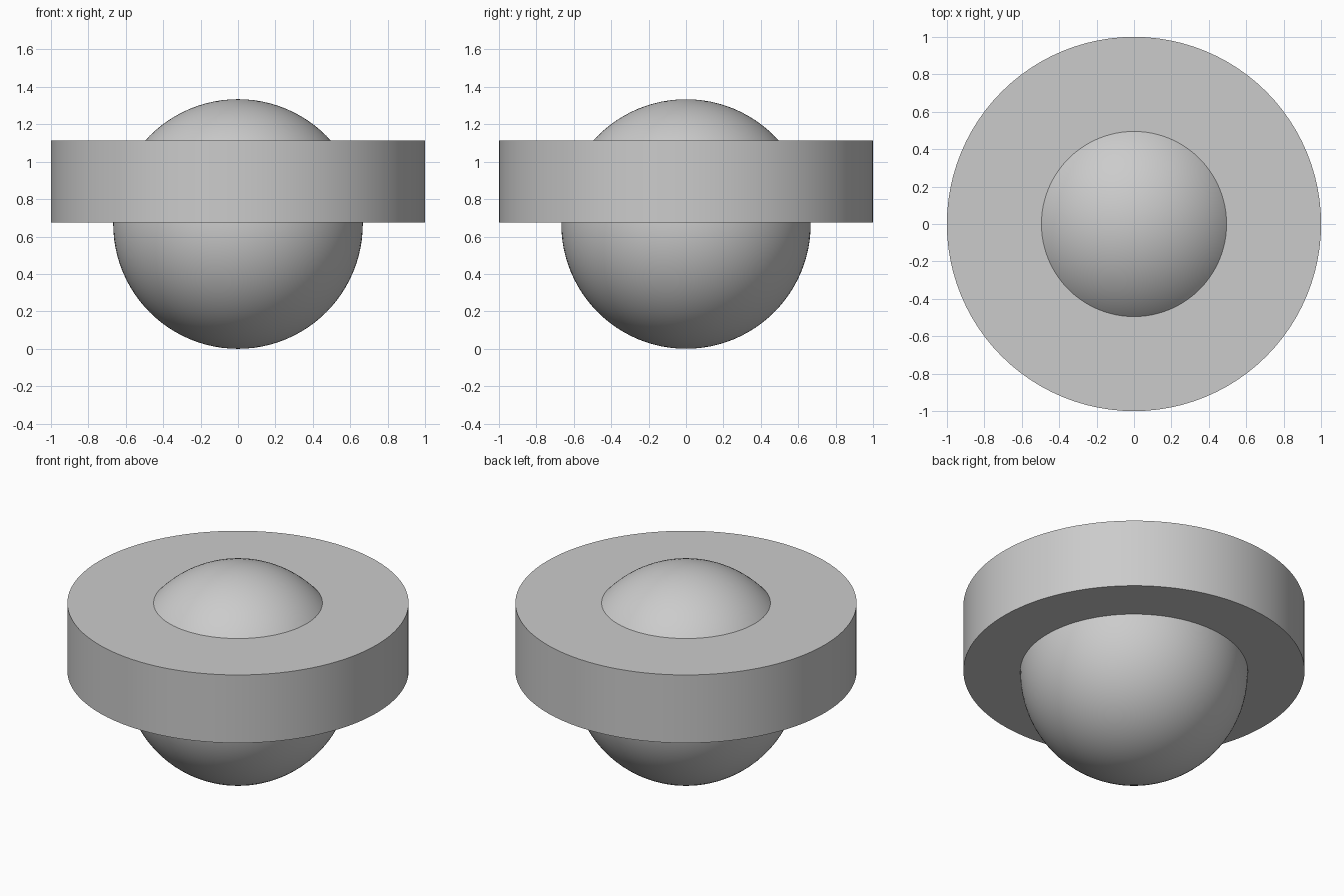
import bpy
import math

cube = bpy.data.objects.get("Cube")
if cube:
    bpy.data.objects.remove(cube, do_unlink=True)

BALL_RADIUS = 0.667
DISC_BOTTOM, DISC_TOP = 0.674, 1.114

# Single plain grey finish
grey = bpy.data.materials.new("plain grey")
grey.use_nodes = True
colour = (0.6, 0.6, 0.6, 1)
grey.diffuse_color = colour
grey.node_tree.nodes["Principled BSDF"].inputs["Base Color"].default_value = colour


def finish(name):
    part = bpy.context.object
    part.name = name
    part.data.materials.append(grey)
    bpy.ops.object.shade_smooth_by_angle(angle=math.radians(30))


# Ball standing on the ground
bpy.ops.mesh.primitive_uv_sphere_add(
    segments=96, ring_count=48, radius=BALL_RADIUS, location=(0, 0, BALL_RADIUS))
finish("ball")

# Thick disc around the upper half of the ball
bpy.ops.mesh.primitive_cylinder_add(
    vertices=96, radius=1, depth=DISC_TOP - DISC_BOTTOM,
    location=(0, 0, (DISC_TOP + DISC_BOTTOM) / 2))
finish("disc")
